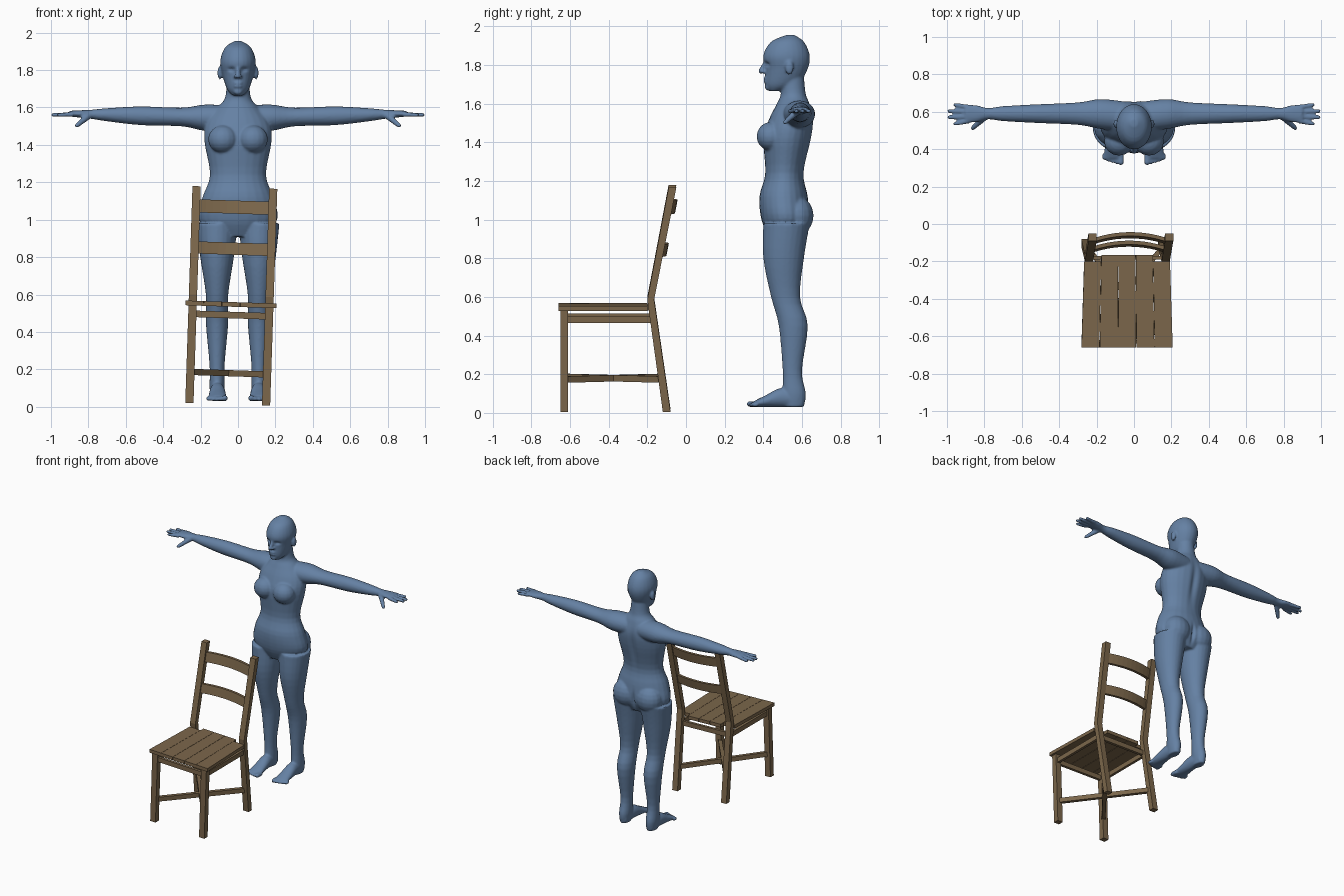
import bpy, bmesh, math
from mathutils import Vector, Matrix

if "Cube" in bpy.data.objects:
    bpy.data.objects.remove(bpy.data.objects["Cube"])


def material(name, red, green, blue):
    mat = bpy.data.materials.new(name)
    mat.use_nodes = True
    colour = (red, green, blue, 1)
    mat.diffuse_color = colour
    mat.node_tree.nodes["Principled BSDF"].inputs["Base Color"].default_value = colour
    return mat


SKIN = material("slate blue", .13, .22, .37)
WOOD = material("brown wood", .2, .135, .07)


def finish(bm, name, mat):
    bmesh.ops.recalc_face_normals(bm, faces=bm.faces)
    mesh = bpy.data.meshes.new(name)
    bm.to_mesh(mesh)
    bm.free()
    mesh.materials.append(mat)
    ob = bpy.data.objects.new(name, mesh)
    bpy.context.collection.objects.link(ob)
    return ob


def bridge(bm, lower, upper):
    for k in range(len(lower)):
        bm.faces.new((lower[k], lower[k - 1], upper[k - 1], upper[k]))


def along(axis, station, flat):
    """Insert the station into a flat point to make a 3D one."""
    point = list(flat)
    point.insert(axis, station)
    return Vector(point)


# ---------- chair, standing slightly tilted ----------
TILT = Matrix.Translation((-.055, 0, .013)) @ Matrix.Rotation(math.radians(1.9), 4, "Y")


def prism(name, outline, axis, low, high, slope=0):
    bm = bmesh.new()
    ends = [[bm.verts.new(along(axis, h, p)) for p in outline] for h in (low, high)]
    for end in ends:
        bm.faces.new(end)
    bridge(bm, *ends)
    for v in bm.verts:
        v.co.y += slope * (v.co.z - (low + high) / 2)
    bm.transform(TILT)
    return finish(bm, name, WOOD)


def bar(name, start, end, thick, low, high):
    """Horizontal bar between two plan points."""
    start, end = Vector(start), Vector(end)
    side = (end - start).orthogonal().normalized() * thick / 2
    prism(name, [start + side, end + side, end - side, start - side], 2, low, high)


POST = [(-.12, 0), (-.08, 0), (-.165, .58), (-.05, 1.16), (-.09, 1.16), (-.2, .58)]
HALF, FRONT, BACK = .205, -.63, -.18
RAIL = (.02, .46, .495)

for side, s in (("right", -1), ("left", 1)):
    x = s * HALF
    prism("back_post_" + side, POST, 0, x - .022, x + .022)
    bar("front_leg_" + side, (x, FRONT - .02), (x, FRONT + .02), .044, 0, .525)
    bar("side_rail_" + side, (x, FRONT), (x, BACK), *RAIL)
    bar("cross_stretcher_" + side, (x, FRONT), (-x, -.12), .026, .15, .183)
for name, y in (("front_rail", FRONT), ("back_rail", BACK)):
    bar(name, (-HALF, y), (HALF, y), *RAIL)

# five seat boards, tapering towards the back
BOARDS, WIDTH, GAP = 5, .098, .001
for i in range(BOARDS):
    left = (i - BOARDS / 2) * WIDTH + GAP
    right = left + WIDTH - 2 * GAP
    rear = -.2 if i in (0, BOARDS - 1) else -.165
    plan = [(left, -.66), (right, -.66), (right * .94, rear), (left * .94, rear)]
    prism("seat_board_" + "abcde"[i], plan, 2, .522, .547)

# bowed back slats, leaning with the posts
for name, y, low, high in (("upper_slat", -.09, 1.02, 1.09), ("lower_slat", -.135, .8, .865)):
    bow = [(t / 5, y + .03 * (1 - (t / 5) ** 2)) for t in range(-5, 6)]
    outline = [(t * .19, v - .01) for t, v in bow]
    outline += [(t * .19, v + .01) for t, v in reversed(bow)]
    prism(name, outline, 2, low, high, slope=.19)

# ---------- figure ----------
body = bmesh.new()
SIDES, STEPS = 24, 4


def spline(rows):
    """Smoothly fill in sections between the given ones."""
    padded = [rows[0], *rows, rows[-1]]
    for quad in zip(padded, padded[1:], padded[2:], padded[3:]):
        for k in range(STEPS):
            t = k / STEPS
            yield [b + t / 2 * (c - a + t * (2 * a - 5 * b + 4 * c - d + t * (3 * (b - c) + d - a)))
                   for a, b, c, d in zip(*quad)]
    yield rows[-1]


def loft(rows, axis, signs=(1, -1)):
    """Rows hold station, two centres and two radii across the axis."""
    turns = [math.tau * k / SIDES for k in range(SIDES)]
    for sign in signs:
        rings = []
        for station, u, v, ru, rv in spline(rows):
            ring = [along(axis, station, (u + ru * math.cos(t), v + rv * math.sin(t))) for t in turns]
            rings.append([body.verts.new((p.x * sign, p.y, p.z)) for p in ring])
        for lower, upper in zip(rings, rings[1:]):
            bridge(body, lower, upper)
        body.faces.new(rings[0])
        body.faces.new(rings[-1])


def upright(x, rows, signs):
    """Rows hold height, half width, front y and back y."""
    loft([(z, x, (front + back) / 2, half, (back - front) / 2) for z, half, front, back in rows], 2, signs)


def blob(centre, radii):
    """Ellipsoid, doubled across the middle when off centre."""
    x, y, z = centre
    for side in {x, -x}:
        place = Matrix.Translation((side, y, z)) @ Matrix.Diagonal((*radii, 1))
        bmesh.ops.create_uvsphere(body, u_segments=16, v_segments=10, radius=1, matrix=place)


def digit(start, end, radius, taper=.8):
    """Round-tipped finger, toe or nose, doubled when off centre."""
    tip = radius * taper
    for sign in ((1, -1) if end[0] else (1,)):
        a, b = (Vector((p[0] * sign, p[1], p[2])) for p in (start, end))
        turn = (b - a).to_track_quat("Z", "Y").to_matrix().to_4x4()
        bmesh.ops.create_cone(body, cap_ends=True, segments=12, depth=(b - a).length, matrix=Matrix.Translation((a + b) / 2) @ turn,
                              radius1=radius, radius2=tip)
    blob(end, (tip, tip, tip))


# torso and neck
upright(0, [(.91, .12, .43, .6), (1, .21, .39, .64), (1.12, .19, .38, .63),
            (1.24, .15, .41, .61), (1.42, .18, .4, .65), (1.52, .17, .43, .66),
            (1.6, .11, .47, .64), (1.65, .07, .49, .62), (1.74, .06, .48, .61)], (1,))
blob((.08, .44, 1.43), (.08, .075, .075))
blob((.095, .575, 1.02), (.1, .085, .1))

# head, ears, nose, lips and chin
upright(0, [(1.665, .03, .43, .49), (1.7, .06, .41, .58), (1.78, .085, .41, .63),
            (1.85, .095, .4, .64), (1.92, .07, .44, .61), (1.955, .02, .52, .56)], (1,))
blob((.097, .535, 1.785), (.013, .022, .036))
digit((0, .415, 1.82), (0, .388, 1.768), .011, taper=1.3)
blob((.014, .4, 1.765), (.01, .014, .009))
for z in (1.73, 1.713):
    blob((0, .413, z), (.025, .014, .007))
blob((0, .425, 1.685), (.025, .018, .018))

# arms and palms: reach, depth radius, height radius
ARM = [(.05, .08, .07), (.18, .08, .07), (.3, .06, .05), (.52, .05, .05),
       (.7, .04, .035), (.78, .03, .025), (.84, .045, .02), (.9, .05, .015)]
loft([(x, min(.57 + x / 10, .59), 1.54 + .03 * x, depth, height) for x, depth, height in ARM], 0)

# fingers and thumb
for k in range(4):
    spread = k - 1.5
    digit((.885, .587 + .025 * spread, 1.563), (.993 - .016 * spread ** 2, .587 + .034 * spread, 1.56), .0135)
digit((.8, .57, 1.555), (.862, .513, 1.503), .019, taper=.65)

# legs
upright(.112, [(.98, .11, .4, .64), (.8, .09, .4, .61), (.6, .06, .44, .59), (.45, .06, .48, .63),
               (.22, .04, .5, .6), (.1, .04, .5, .62), (.03, .03, .51, .61)], (1, -1))

# feet: station, half width, instep height above the sole
SOLE = .03
FOOT = [(.6, .03, .06), (.5, .04, .1), (.41, .047, .06), (.35, .053, .03)]
loft([(y, .11, SOLE + rise / 2, half, rise / 2) for y, half, rise in FOOT], 1)
for k in range(5):
    r = .012 if k else .016
    x = .07 + .022 * k
    digit((x, .375, .045), (x, .33 + .0015 * k * k, SOLE + r), r, taper=1)

# fuse the parts into one smooth skin
figure = finish(body, "human_figure", SKIN)
bpy.context.view_layer.objects.active = figure
figure.select_set(True)
fuse = figure.modifiers.new("fuse", "REMESH")
fuse.mode = "VOXEL"
fuse.voxel_size = .007
relax = figure.modifiers.new("relax", "SMOOTH")
relax.iterations = 4
for name in ("fuse", "relax"):
    bpy.ops.object.modifier_apply(modifier=name)

# soft dents: eye sockets, spine and buttock cleft
DENTS = [((.034, .41, 1.803), (.02, .04, .011), .015),
         ((0, .65, 1.4), (.022, .06, .15), -.014),
         ((0, .65, 1), (.012, .06, .06), -.02)]
for v in figure.data.vertices:
    point = (abs(v.co.x), v.co.y, v.co.z)
    for centre, radii, depth in DENTS:
        reach = sum(((p - c) / r) ** 2 for p, c, r in zip(point, centre, radii))
        v.co.y += depth * math.exp(-reach)
figure.data.shade_smooth()
